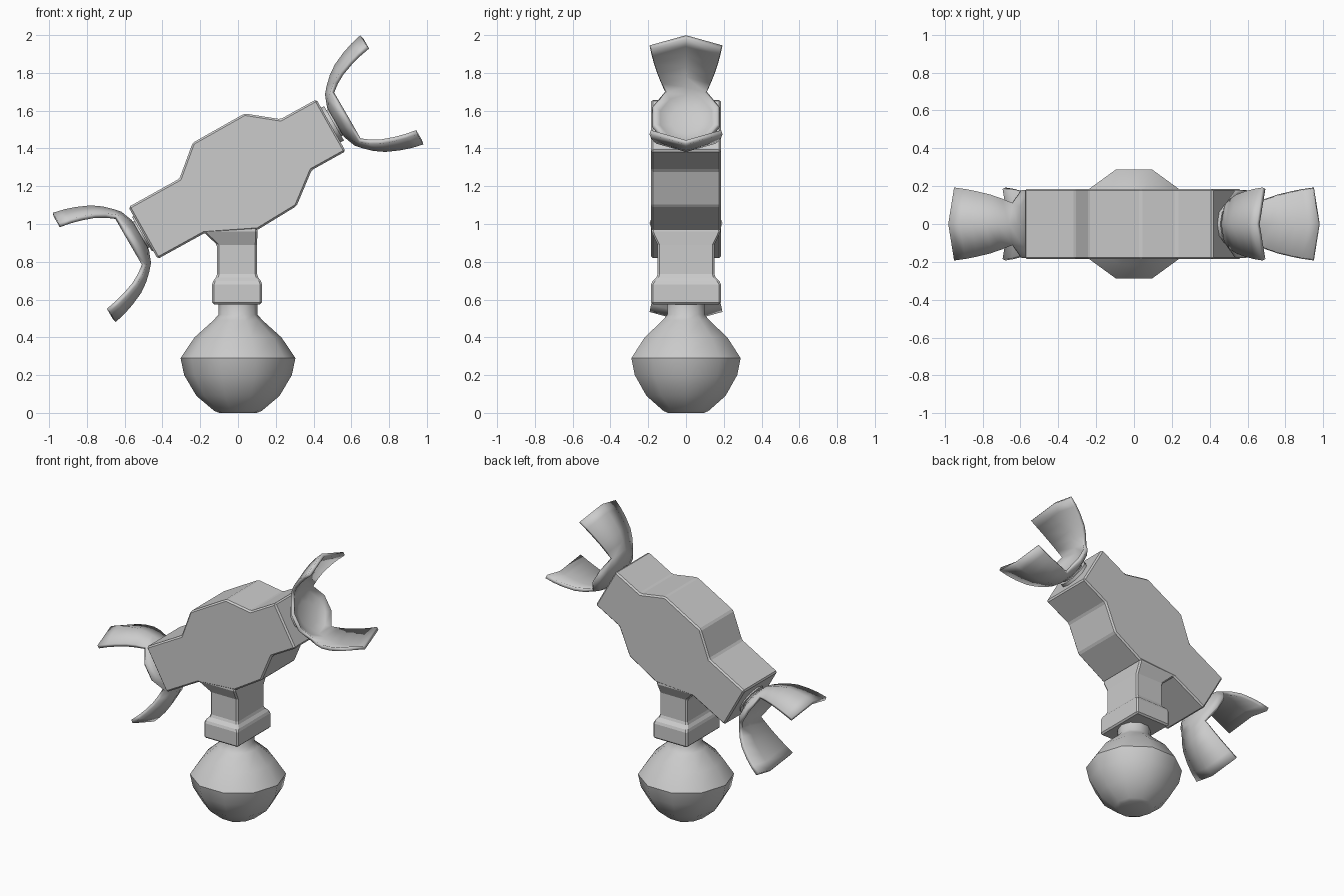
import bpy, bmesh
from math import sin, cos, pi, radians
from mathutils import Matrix, Vector

if "Cube" in bpy.data.objects:
    bpy.data.objects.remove(bpy.data.objects["Cube"])

SIDES = 10
STEP = 2 * pi / SIDES


def finish(bm, name, smooth=None, bevel=0, matrix=None, closed=True):
    if closed:
        bmesh.ops.recalc_face_normals(bm, faces=bm.faces)
    me = bpy.data.meshes.new(name)
    bm.to_mesh(me)
    bm.free()
    ob = bpy.data.objects.new(name, me)
    bpy.context.collection.objects.link(ob)
    if matrix:
        ob.matrix_world = matrix
    if bevel:
        m = ob.modifiers.new("bevel", 'BEVEL')
        m.width, m.segments, m.limit_method = bevel, 1, 'ANGLE'
    if smooth:
        bpy.ops.object.select_all(action='DESELECT')
        ob.select_set(True)
        bpy.context.view_layer.objects.active = ob
        bpy.ops.object.shade_smooth_by_angle(angle=radians(smooth))
    return ob


def loft(bm, rings):
    """Bridge closed rings of points and cap both ends."""
    vs = [[bm.verts.new(p) for p in r] for r in rings]
    n = len(vs[0])
    for a, b in zip(vs, vs[1:]):
        for i in range(n):
            j = (i + 1) % n
            bm.faces.new((a[i], a[j], b[j], b[i]))
    bm.faces.new(vs[0][::-1])
    bm.faces.new(vs[-1])
    return vs


def circle(r, z):
    return [(r * cos(i * STEP), r * sin(i * STEP), z) for i in range(SIDES)]


# Tilted body: profile extruded through the depth
outline = [(-.58, 1.09), (-.31, 1.24), (-.24, 1.43), (.035, 1.585), (.225, 1.555),
           (.415, 1.66), (.57, 1.385), (.39, 1.285), (.31, 1.095), (.105, .97),
           (-.18, .95), (-.425, .815)]
bm = bmesh.new()
loft(bm, [[(x, y, z) for x, z in outline] for y in (-.186, .186)])
finish(bm, "body", bevel=.01)

# Square neck with a wider collar
bm = bmesh.new()
rows = [(.575, .132, .132, .185), (.69, .132, .132, .185), (.725, .106, .106, .15),
        (.89, .106, .106, .15), (.96, .18, .108, .184), (1.02, .15, .10, .18)]
loft(bm, [[(-a - .005, -y, z), (b - .005, -y, z), (b - .005, y, z), (-a - .005, y, z)]
          for z, a, b, y in rows])
finish(bm, "neck", bevel=.01)

# Ball foot with a short stem
bm = bmesh.new()
ball = [(.1, 0), (.125, .01), (.22, .09), (.285, .2), (.304, .29), (.23, .4),
        (.13, .49), (.104, .52), (.104, .59)]
loft(bm, [circle(r, z) for r, z in ball])
finish(bm, "ball_foot", smooth=40)

# Flared claws: a shallow cup with two opposing prongs, one at each end
cup = [(.087, .608), (.15, .632), (.182, .66)]
prong = [(.222, .702), (.257, .752), (.288, .822), (.308, .882), (.322, .943)]
for side, angle in (("right", 30), ("left", 210)):
    t = radians(angle)
    u = Vector((cos(t), 0, sin(t)))
    v = Vector((-sin(t), 0, cos(t)))
    w = u.cross(v)
    mat = Matrix((v, w, u)).transposed().to_4x4()
    mat.translation = (0, 0, 1.24)

    bm = bmesh.new()
    rings = [[bm.verts.new(p) for p in circle(r, z)] for r, z in cup + prong]
    bm.faces.new(rings[0][::-1])
    for k, (a, b) in enumerate(zip(rings, rings[1:])):
        for i in range(SIDES):
            if k < len(cup) - 1 or i in (9, 0, 4, 5):
                j = (i + 1) % SIDES
                bm.faces.new((a[i], a[j], b[j], b[i]))
    bmesh.ops.delete(bm, geom=[x for x in bm.verts if not x.link_faces], context='VERTS')
    ob = finish(bm, side + "_claw", smooth=40, matrix=mat, closed=False)
    m = ob.modifiers.new("thickness", 'SOLIDIFY')
    m.thickness, m.offset = .024, 0
    # keep the sharp-edge shading after the thickness
    while ob.modifiers[-1] != ob.modifiers[0] and ob.modifiers.find("thickness") > 0:
        ob.modifiers.move(ob.modifiers.find("thickness"), 0)

    # Stepped coupling between body and claw
    bm = bmesh.new()
    loft(bm, [circle(r, z) for r, z in
              ((.105, .55), (.105, .587), (.08, .587), (.08, .612))])
    finish(bm, side + "_coupling", smooth=40, matrix=mat)
